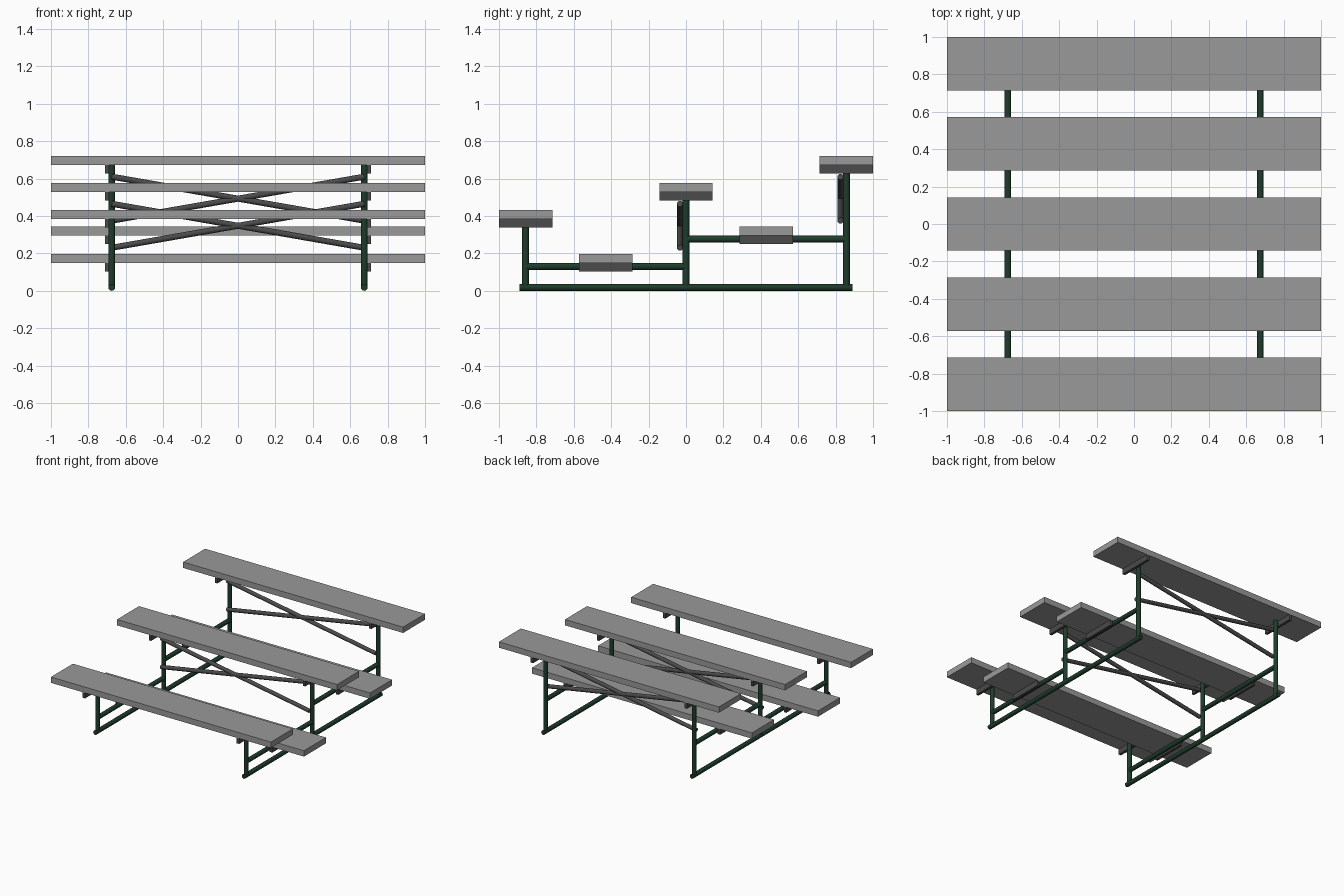
import bpy
from mathutils import Vector

cube = bpy.data.objects.get("Cube")
if cube:
    bpy.data.objects.remove(cube)


def material(name, rgb):
    m = bpy.data.materials.new(name)
    m.use_nodes = True
    m.diffuse_color = (*rgb, 1)
    m.node_tree.nodes["Principled BSDF"].inputs["Base Color"].default_value = (*rgb, 1)
    return m


GREY = material("plank_grey", (0.32, 0.32, 0.32))
DARK = material("dark_steel", (0.07, 0.07, 0.07))
GREEN = material("dark_green", (0.013, 0.045, 0.024))


def box(name, centre, size, mat):
    bpy.ops.mesh.primitive_cube_add(size=1, location=centre)
    ob = bpy.context.object
    ob.name = name
    ob.scale = size
    bpy.ops.object.transform_apply(location=False, rotation=False, scale=True)
    ob.data.materials.append(mat)


def tube(name, start, end, radius, mat):
    a, b = Vector(start), Vector(end)
    bpy.ops.mesh.primitive_cylinder_add(vertices=16, radius=radius,
                                        depth=(b - a).length, location=(a + b) / 2)
    ob = bpy.context.object
    ob.name = name
    ob.rotation_euler = (b - a).to_track_quat('Z', 'Y').to_euler()
    ob.data.materials.append(mat)
    bpy.ops.object.shade_smooth_by_angle()


R = 0.018       # frame tube radius
X = 0.675       # side frame offset
ROW = 0.858     # spacing of the seat rows
THICK = 0.048   # plank thickness
WIDTH = 0.286   # plank width

# Planks: name, y, underside height
planks = [
    ("front_seat", -ROW, 0.383),
    ("middle_seat", 0, 0.528),
    ("rear_seat", ROW, 0.672),
    ("front_footboard", -ROW / 2, 0.148),
    ("rear_footboard", ROW / 2, 0.295),
]
for name, y, z in planks:
    box(name, (0, y, z + THICK / 2), (2, WIDTH, THICK), GREY)
    # Brackets under each plank, outside the frame
    for side, s in (("left", 1), ("right", -1)):
        box(f"{name}_bracket_{side}", (s * 0.7, y, z - 0.0225), (0.022, WIDTH, 0.045), DARK)

# Side frames
for side, s in (("left", 1), ("right", -1)):
    x = s * X
    tube(f"ground_runner_{side}", (x, -0.89, R), (x, 0.89, R), R, GREEN)
    for name, y, z in planks[:3]:
        tube(f"{name}_post_{side}", (x, y, R), (x, y, z), R, GREEN)
    tube(f"front_rail_{side}", (x, -ROW, 0.13), (x, 0, 0.13), R, GREEN)
    tube(f"rear_rail_{side}", (x, 0, 0.277), (x, ROW, 0.277), R, GREEN)

# Crossed braces in front of the middle and rear posts
for name, y, low, high in (("middle", -0.032, 0.23, 0.465), ("rear", ROW - 0.032, 0.375, 0.61)):
    for side, s in (("left", 1), ("right", -1)):
        tube(f"{name}_brace_{side}", (-s * X, y, low), (s * X, y, high), 0.016, DARK)
